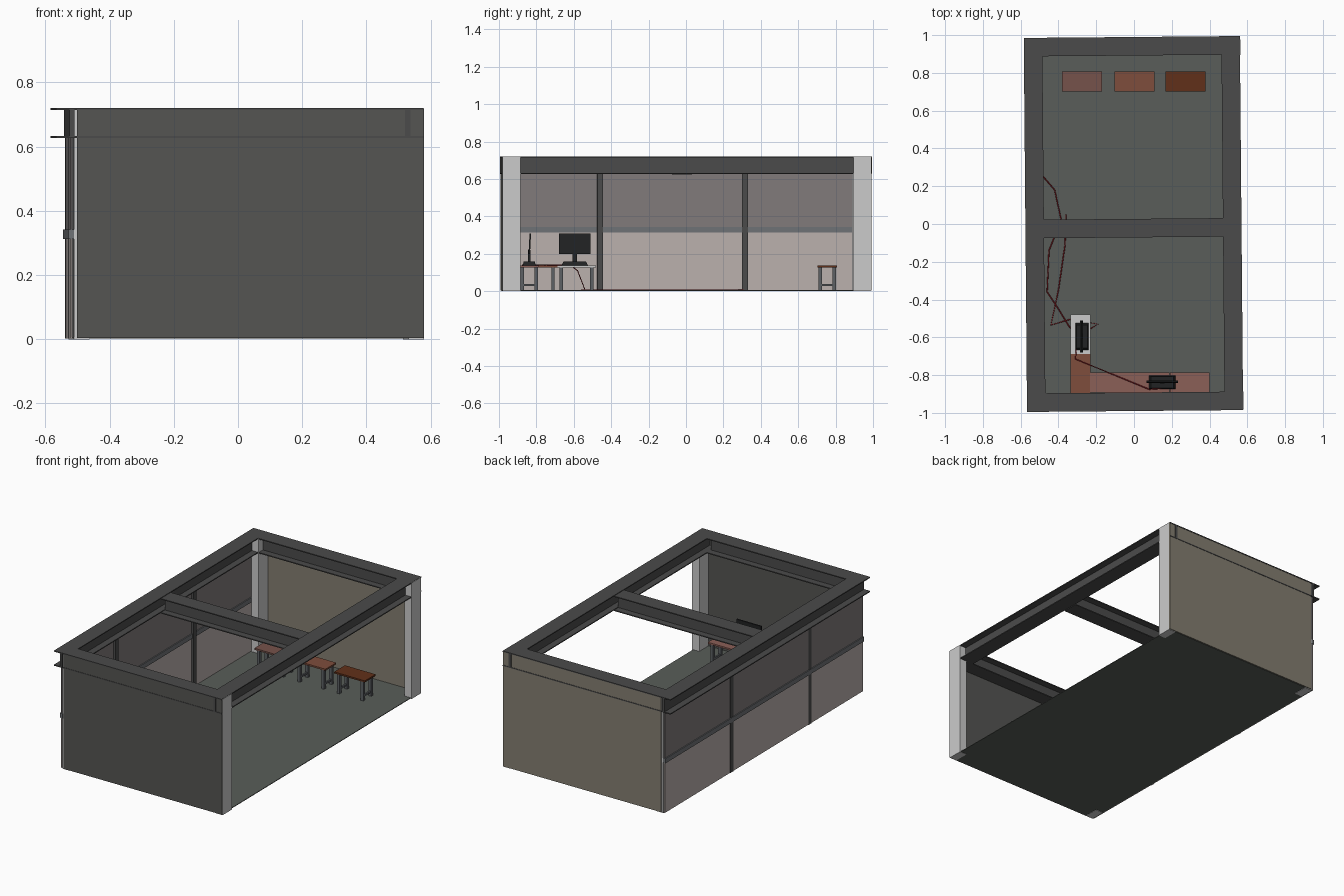
import bpy, bmesh
from math import radians, pi
from mathutils import Matrix, Vector

if "Cube" in bpy.data.objects:
    bpy.data.objects.remove(bpy.data.objects["Cube"])

TILT = Matrix.Rotation(radians(0.5), 4, 'Z')   # the shell is turned slightly against the grid


def material(name, rgb):
    m = bpy.data.materials.new(name)
    m.diffuse_color = (*rgb, 1)
    m.use_nodes = True
    m.node_tree.nodes["Principled BSDF"].inputs["Base Color"].default_value = m.diffuse_color
    return m


STEEL = material("dark_steel", (0.07, 0.07, 0.07))
FLOOR = material("floor_grey", (0.10, 0.11, 0.10))
DARK_WALL = material("dark_wall", (0.09, 0.09, 0.085))
TAN_WALL = material("tan_wall", (0.23, 0.21, 0.165))
GLASS_LOW = material("lower_glass", (0.50, 0.44, 0.42))
GLASS_TOP = material("upper_glass", (0.22, 0.20, 0.20))
RAIL = material("rail_grey", (0.16, 0.17, 0.18))
LEG = material("leg_grey", (0.11, 0.12, 0.13))
BLACK = material("black_plastic", (0.015, 0.016, 0.017))
RED = material("red_cable", (0.25, 0.01, 0.015))
PINK = material("pink_wood", (0.26, 0.115, 0.095))
ROSE = material("rose_wood", (0.18, 0.085, 0.07))
ORANGE = material("orange_wood", (0.21, 0.075, 0.045))
BROWN = material("brown_wood", (0.12, 0.03, 0.01))
WHITE = material("pale_top", (0.62, 0.62, 0.60))


def add_box(bm, x0, x1, y0, y1, z0, z1, mat=0):
    m = (Matrix.Translation(((x0 + x1) / 2, (y0 + y1) / 2, (z0 + z1) / 2))
         @ Matrix.Diagonal((x1 - x0, y1 - y0, z1 - z0, 1)))
    verts = bmesh.ops.create_cube(bm, size=1, matrix=m)['verts']
    for f in {f for v in verts for f in v.link_faces}:
        f.material_index = mat
    return verts


def finish(name, bm, mats, matrix=Matrix()):
    bm.transform(matrix)
    bmesh.ops.recalc_face_normals(bm, faces=bm.faces)
    me = bpy.data.meshes.new(name)
    bm.to_mesh(me)
    bm.free()
    for m in mats:
        me.materials.append(m)
    ob = bpy.data.objects.new(name, me)
    bpy.context.collection.objects.link(ob)
    return ob


def shell_box(name, dims, mat=None):
    bm = bmesh.new()
    add_box(bm, *dims)
    return finish(name, bm, [mat] if mat else [], TILT)


def i_beam(name, length, matrix, width=0.098, top=0.72, bottom=0.627):
    """I-section profile extruded along y, then placed by matrix."""
    w, s, t = width / 2, 0.008, 0.006
    half = [(w, bottom), (w, bottom + t), (s, bottom + t), (s, top - t), (w, top - t), (w, top)]
    profile = half + [(-x, z) for x, z in reversed(half)]
    bm = bmesh.new()
    face = bm.faces.new([bm.verts.new((x, -length / 2, z)) for x, z in profile])
    ext = bmesh.ops.extrude_face_region(bm, geom=[face])['geom']
    bmesh.ops.translate(bm, vec=(0, length, 0),
                        verts=[v for v in ext if isinstance(v, bmesh.types.BMVert)])
    return finish(name, bm, [STEEL], TILT @ matrix)


# Steel roof frame
ACROSS = Matrix.Rotation(pi / 2, 4, 'Z')
i_beam("left_beam", 1.98, Matrix.Translation((-0.526, 0, 0)))
i_beam("right_beam", 1.98, Matrix.Translation((0.520, 0, 0)))
i_beam("front_beam", 0.95, Matrix.Translation((-0.003, -0.941, 0)) @ ACROSS)
i_beam("back_beam", 0.95, Matrix.Translation((-0.003, 0.941, 0)) @ ACROSS)
i_beam("middle_beam", 0.95, Matrix.Translation((-0.003, -0.022, -0.004)) @ ACROSS)

# Corner columns, each on the +x side of its beam web
for side, x in (("left", -0.520), ("right", 0.522)):
    for end, y in (("front", -0.937), ("back", 0.937)):
        shell_box(f"{end}_{side}_column", (x, x + 0.049, y - 0.046, y + 0.046, 0, 0.719))

# Solid end walls and floor
shell_box("front_wall", (-0.51, 0.570, -0.988, -0.982, 0.004, 0.717), DARK_WALL)
shell_box("back_wall", (-0.51, 0.570, 0.982, 0.988, 0.004, 0.717), TAN_WALL)
shell_box("floor", (-0.525, 0.565, -0.982, 0.982, 0.002, 0.006), FLOOR)

# Glazed left wall
shell_box("lower_glass", (-0.531, -0.525, -0.982, 0.982, 0.003, 0.32), GLASS_LOW)
shell_box("upper_glass", (-0.531, -0.525, -0.982, 0.982, 0.32, 0.63), GLASS_TOP)
shell_box("glass_rail", (-0.537, -0.519, -0.985, 0.985, 0.313, 0.342), RAIL)
for i, y in enumerate((-0.455, 0.32)):
    shell_box(f"mullion_{i + 1}", (-0.534, -0.512, y - 0.015, y + 0.015, 0.003, 0.63), STEEL)


# Small tables: plank top, four legs, low stretchers
def table(name, x, y, mat, turned=False):
    L, W, top = 0.105, 0.053, 0.137
    bm = bmesh.new()
    add_box(bm, -L, L, -W, W, top - 0.01, top, 0)
    for sx in (-1, 1):
        for sy in (-1, 1):
            cx, cy = sx * 0.082, sy * 0.038
            add_box(bm, cx - 0.009, cx + 0.009, cy - 0.009, cy + 0.009, 0.006, top - 0.01, 1)
        add_box(bm, sx * 0.082 - 0.005, sx * 0.082 + 0.005, -0.038, 0.038, 0.027, 0.038, 1)
    finish(name, bm, [mat, LEG],
           Matrix.Translation((x, y, 0)) @ Matrix.Rotation(pi / 2 if turned else 0, 4, 'Z'))


for i, (x, mat) in enumerate(((-0.275, ROSE), (0.003, ORANGE), (0.273, BROWN))):
    table(f"back_table_{i + 1}", x, 0.755, mat)
for i in range(3):
    table(f"front_table_{i + 1}", -0.127 + 0.211 * i, -0.838, PINK)
table("corner_table", -0.283, -0.793, ORANGE, True)
table("pale_table", -0.283, -0.585, WHITE, True)


# Monitors: stepped base, neck and thin tilted screen
def monitor(name, x, y, angle):
    bm = bmesh.new()
    base = add_box(bm, -0.071, 0.071, -0.035, 0.035, 0.137, 0.158)
    for v in base:
        if v.co.z > 0.15:
            v.co.x *= 0.85
            v.co.y *= 0.85
    add_box(bm, -0.012, 0.012, -0.006, 0.006, 0.155, 0.22)
    screen = add_box(bm, -0.084, 0.084, -0.004, 0.004, 0.198, 0.308)
    bmesh.ops.rotate(bm, verts=screen, cent=(0, 0, 0.2), matrix=Matrix.Rotation(radians(-3), 3, 'X'))
    finish(name, bm, [BLACK], Matrix.Translation((x, y, 0)) @ Matrix.Rotation(angle, 4, 'Z'))


monitor("front_monitor", 0.15, -0.838, 0)
monitor("side_monitor", -0.275, -0.595, pi / 2)


# Loose cables on floor and tables
def cable(name, points):
    cu = bpy.data.curves.new(name, 'CURVE')
    cu.dimensions = '3D'
    cu.bevel_depth = 0.003
    cu.bevel_resolution = 0
    cu.use_fill_caps = True
    sp = cu.splines.new('POLY')
    sp.points.add(len(points) - 1)
    for p, co in zip(sp.points, points):
        p.co = (*co, 1)
    cu.materials.append(RED)
    bpy.context.collection.objects.link(bpy.data.objects.new(name, cu))


G, D = 0.007, 0.139
cable("wall_cable", [(-0.525, 0.32, G), (-0.48, 0.25, G), (-0.42, 0.18, G), (-0.385, 0.02, G),
                     (-0.45, -0.14, G), (-0.46, -0.36, G), (-0.40, -0.45, G), (-0.345, -0.54, G),
                     (-0.31, -0.58, 0.11), (-0.305, -0.62, D)])
cable("floor_cable", [(-0.36, 0.05, G), (-0.365, -0.11, G), (-0.40, -0.35, G), (-0.44, -0.535, G),
                      (-0.34, -0.505, G), (-0.19, -0.53, G), (-0.24, -0.56, G)])
cable("table_cable", [(-0.30, -0.60, D), (-0.31, -0.715, D), (0.08, -0.875, D), (0.15, -0.87, D)])
